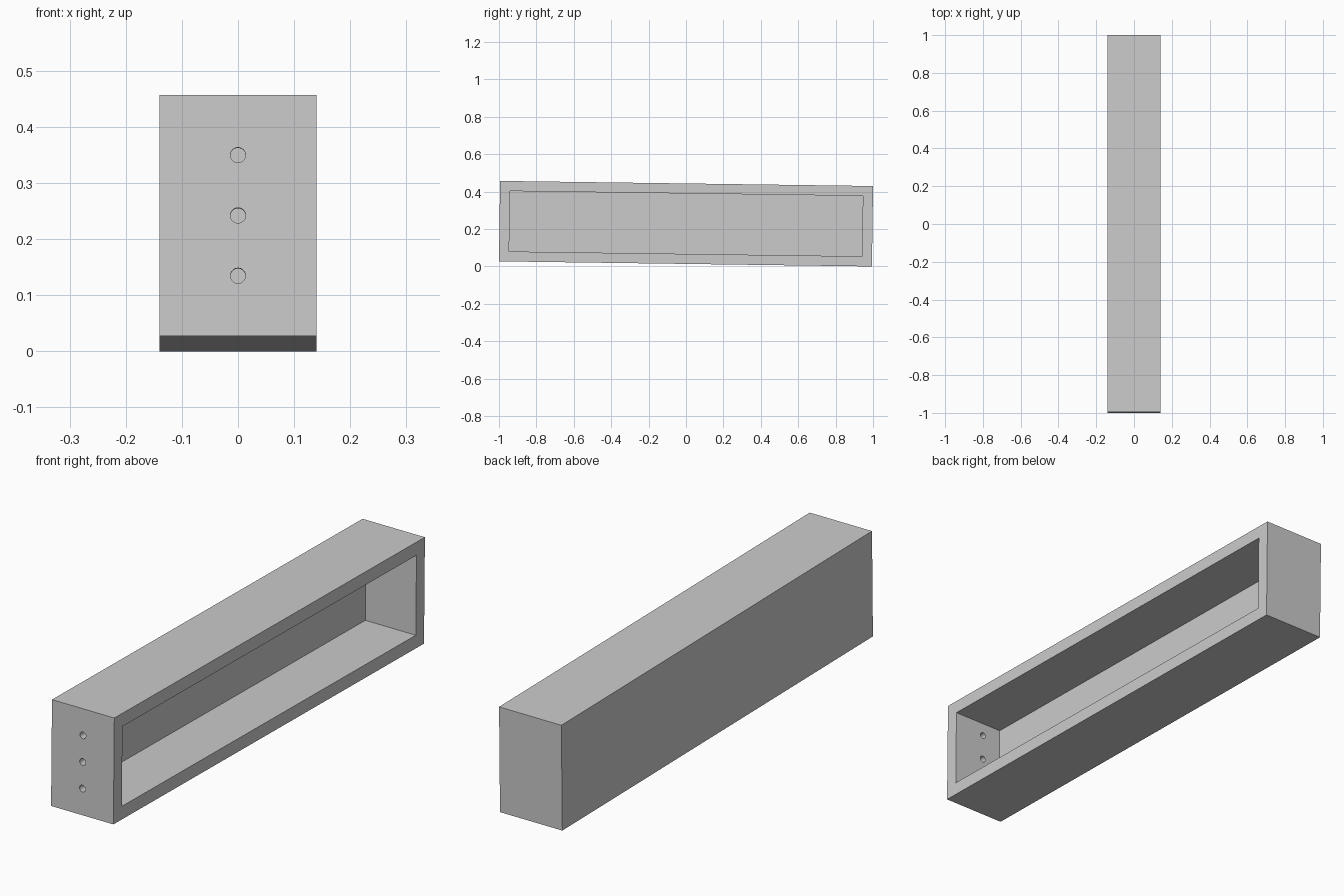
import bpy
from math import atan2, cos, sin, pi
from mathutils import Matrix

if "Cube" in bpy.data.objects:
    bpy.data.objects.remove(bpy.data.objects["Cube"])

TILT = 0.0137                       # slight nose-down lean of the box
W, H, WALL = 0.28, 0.43, 0.0535
L = (2 - H * sin(TILT)) / cos(TILT)


def block(name, size, centre):
    bpy.ops.mesh.primitive_cube_add(size=1)
    ob = bpy.context.object
    ob.name = name
    ob.data.transform(Matrix.Translation(centre) @ Matrix.Diagonal((*size, 1)))
    return ob


def cut(target, cutter):
    mod = target.modifiers.new("cut", 'BOOLEAN')
    mod.operation = 'DIFFERENCE'
    mod.solver = 'EXACT'
    mod.object = cutter
    bpy.context.view_layer.objects.active = target
    bpy.ops.object.modifier_apply(modifier=mod.name)
    bpy.data.objects.remove(cutter)


# Long box
box = block("open_box", (W, L, H), (0, 0, 0))

# Cavity, open on the right side
depth = W - WALL
cavity = block("cavity_cutter", (depth + 0.1, L - 2 * WALL, H - 2 * WALL),
               (-W / 2 + WALL + (depth + 0.1) / 2, 0, 0))
cut(box, cavity)

# Three holes through the front end wall
for i in (-1, 0, 1):
    bpy.ops.mesh.primitive_cylinder_add(vertices=32, radius=0.0135, depth=0.15)
    hole = bpy.context.object
    hole.name = "hole_cutter"
    hole.data.transform(Matrix.Translation((0, -L / 2, i * H / 4)) @ Matrix.Rotation(pi / 2, 4, 'X'))
    cut(box, hole)

# Lean the box and rest its lowest edge on the ground
height = H * cos(TILT) + L * sin(TILT)
box.data.transform(Matrix.Translation((0, 0, height / 2)) @ Matrix.Rotation(-TILT, 4, 'X'))
bpy.ops.object.select_all(action='DESELECT')
box.select_set(True)
bpy.context.view_layer.objects.active = box
bpy.ops.object.shade_smooth_by_angle(angle=0.5)
